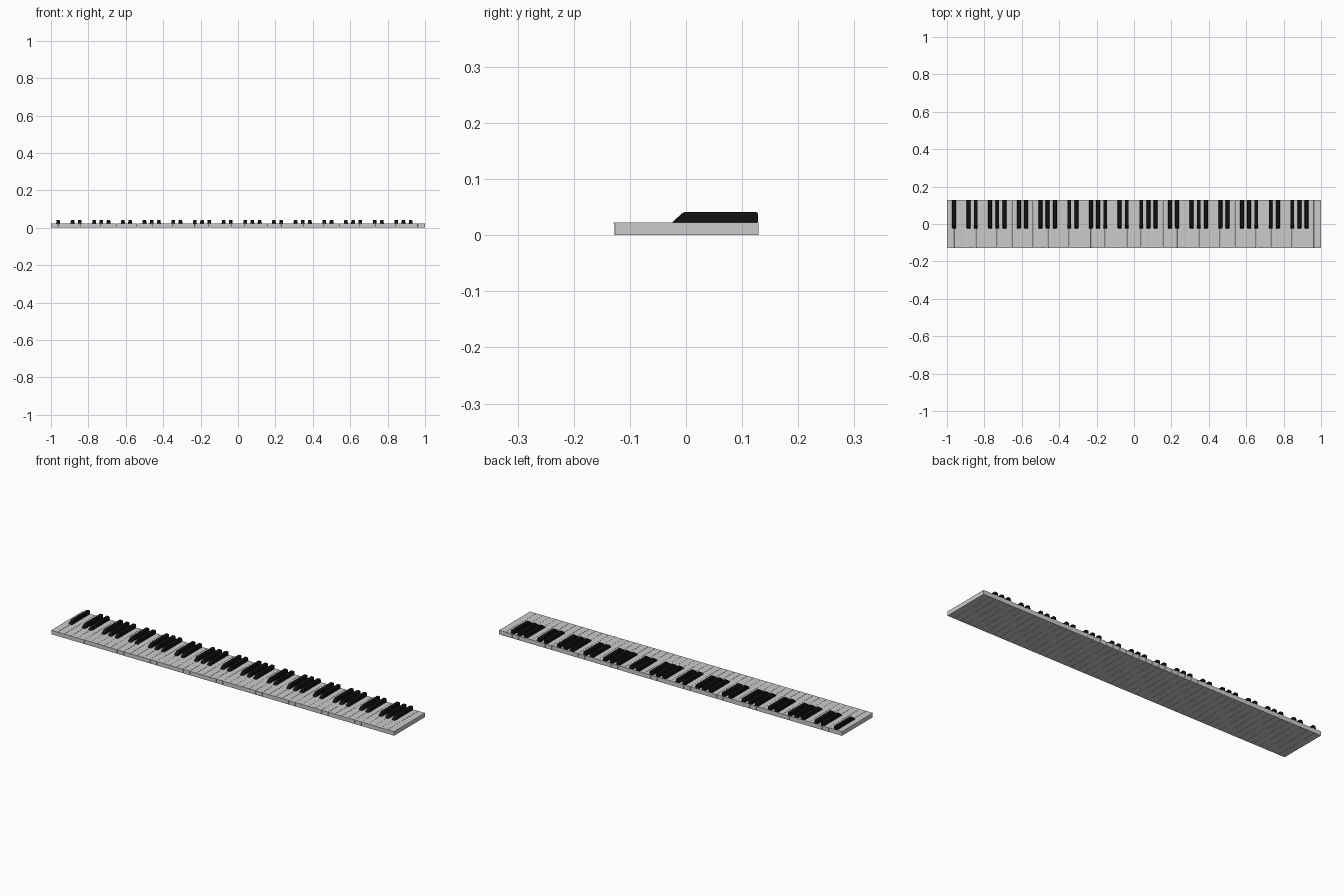
import bpy, bmesh

if "Cube" in bpy.data.objects:
    bpy.data.objects.remove(bpy.data.objects["Cube"])

N = 52                 # white keys, A to C
W = 2.0 / N
GAP = 0.0008

black = bpy.data.materials.new("black_gloss")
black.diffuse_color = (0.006, 0.006, 0.006, 1)
black.use_nodes = True
black.node_tree.nodes["Principled BSDF"].inputs["Base Color"].default_value = black.diffuse_color


def prism(name, profile, width, taper=None):
    """Extrude a (y, z) profile along x; taper narrows points by index."""
    bm = bmesh.new()
    sides = []
    for s in (-1, 1):
        sides.append([bm.verts.new((s * (width / 2 - (taper or {}).get(i, 0)), y, z))
                      for i, (y, z) in enumerate(profile)])
    a, b = sides
    bm.faces.new(a)
    bm.faces.new(b[::-1])
    for i in range(len(profile)):
        j = (i + 1) % len(profile)
        bm.faces.new((a[i], b[i], b[j], a[j]))
    bmesh.ops.recalc_face_normals(bm, faces=bm.faces)
    me = bpy.data.meshes.new(name)
    bm.to_mesh(me)
    bm.free()
    return me


def place(name, mesh, x, bevel):
    ob = bpy.data.objects.new(name, mesh)
    ob.location.x = x
    bpy.context.collection.objects.link(ob)
    mod = ob.modifiers.new("soft_edges", 'BEVEL')
    mod.width = bevel
    mod.segments = 2
    return ob


# White key: block with a thin overhanging front lip
white_mesh = prism("white_key", [(-0.127, 0), (0.129, 0), (0.129, 0.0225),
                                 (-0.129, 0.0225), (-0.129, 0.0205), (-0.127, 0.0205)],
                   W - GAP)
# Black key: sloped front, slightly narrower top
black_mesh = prism("black_key", [(-0.026, 0.0215), (0.128, 0.0215),
                                 (0.128, 0.041), (-0.005, 0.041)],
                   0.021, {2: 0.0015, 3: 0.0015})
black_mesh.materials.append(black)

for i in range(N):
    place(f"white_key_{i + 1}", white_mesh, -1 + (i + 0.5) * W, 0.0004)
    # Black key to the right of every A, C, D, F and G
    if "ABCDEFG"[i % 7] in "ACDFG" and i < N - 1:
        place(f"black_key_{i + 1}", black_mesh, -1 + (i + 1) * W, 0.0025)
